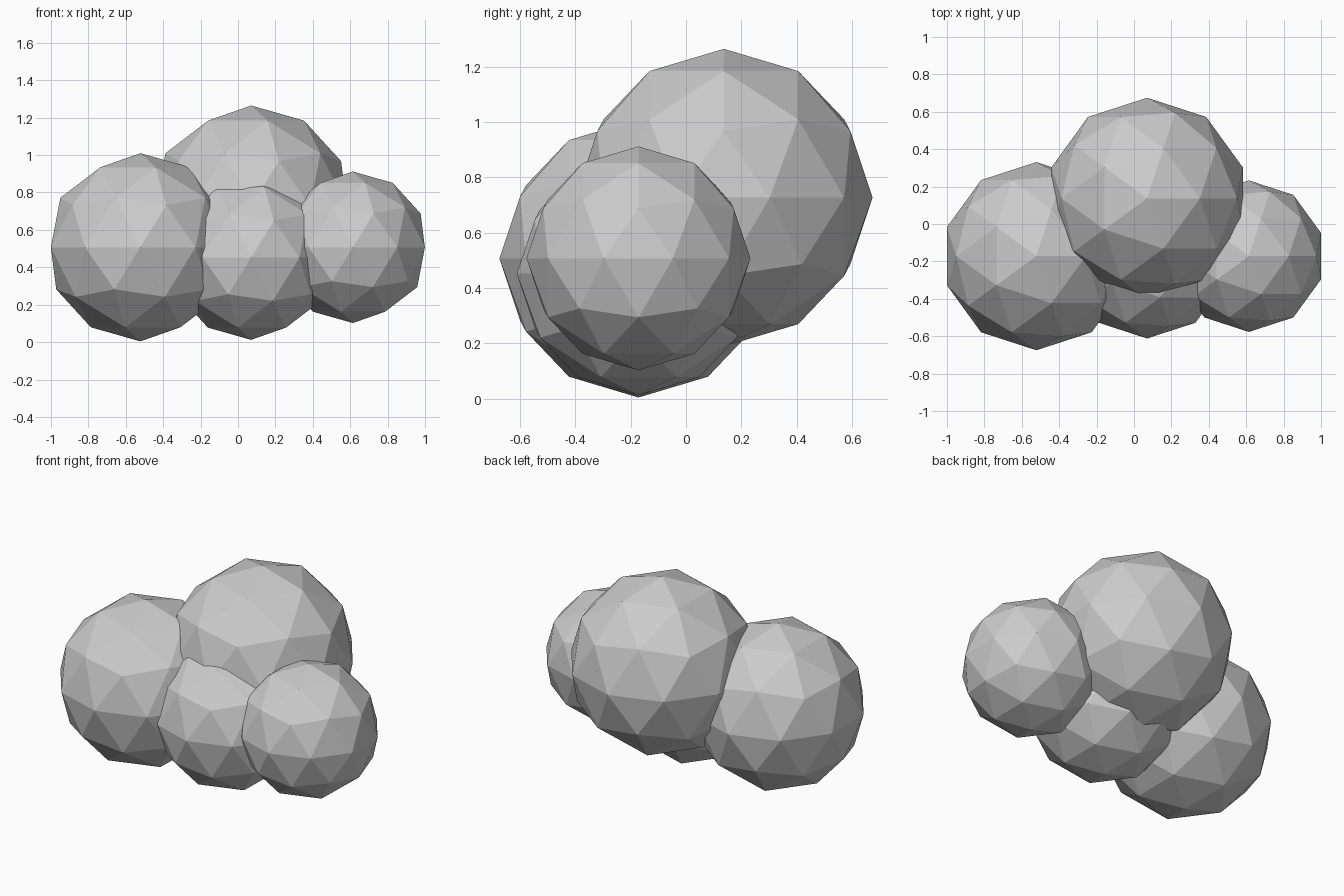
import bpy

# Remove the default cube
cube = bpy.data.objects.get("Cube")
if cube:
    bpy.data.objects.remove(cube, do_unlink=True)

# Single plain grey
GREY = (0.6, 0.6, 0.6, 1.0)
grey = bpy.data.materials.new("plain grey")
grey.use_nodes = True
grey.diffuse_color = GREY
grey.node_tree.nodes["Principled BSDF"].inputs["Base Color"].default_value = GREY


def puff(name, radius, centre):
    """Faceted ball with flat triangular faces."""
    bpy.ops.mesh.primitive_ico_sphere_add(subdivisions=2, radius=radius, location=centre)
    ball = bpy.context.object
    ball.name = name
    ball.data.materials.append(grey)
    bpy.ops.object.shade_flat()
    return ball


# Cluster: one big ball behind, three along the front
puff("back_puff", 0.538, (0.07, 0.137, 0.727))
puff("right_puff", 0.503, (-0.522, -0.172, 0.507))
puff("middle_puff", 0.44, (0.07, -0.172, 0.452))
puff("left_puff", 0.405, (0.614, -0.172, 0.507))
